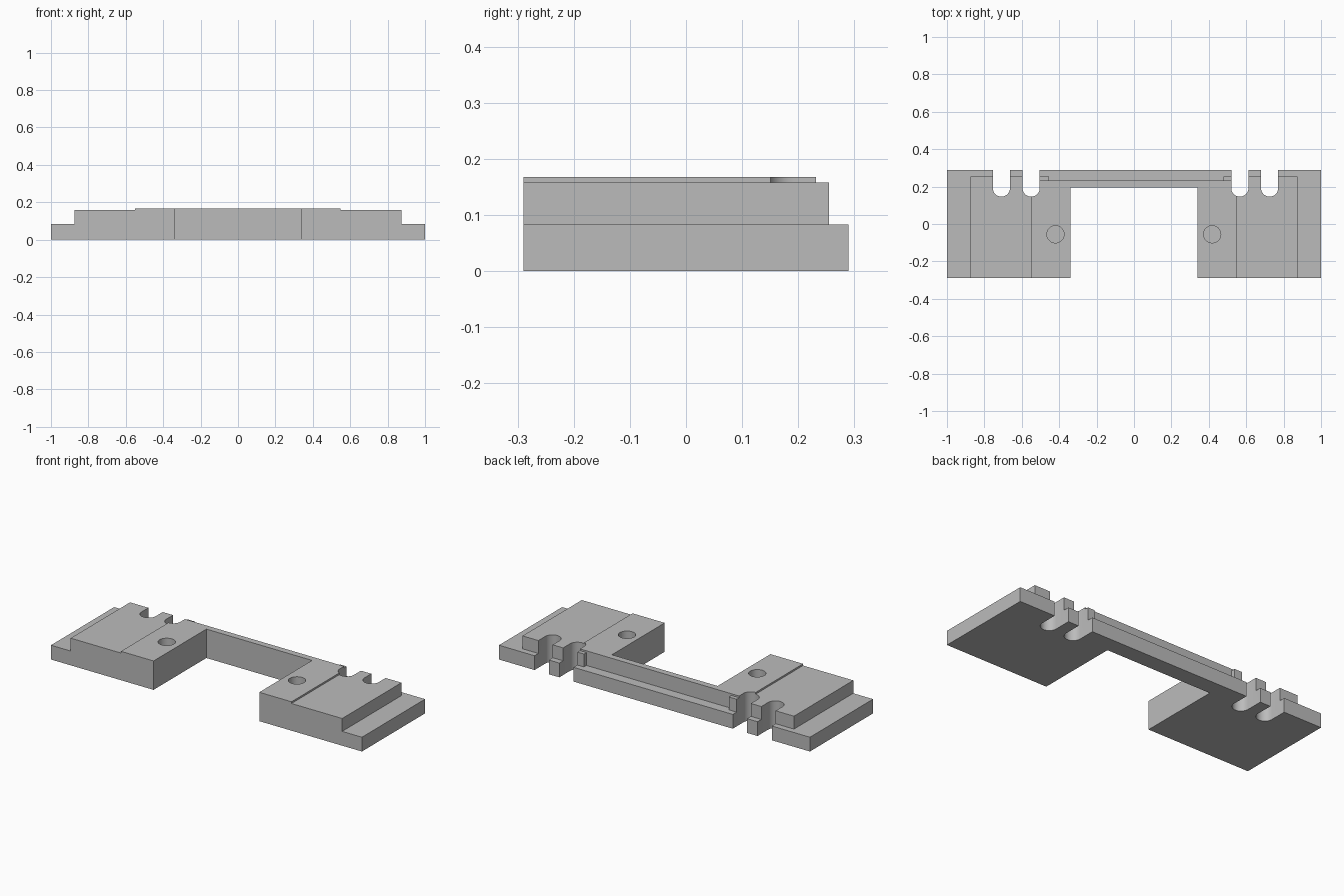
import bpy, bmesh, math

cube = bpy.data.objects.get("Cube")
if cube:
    bpy.data.objects.remove(cube, do_unlink=True)

# Single plain colour
grey = bpy.data.materials.new("mid grey")
grey.use_nodes = True
grey.diffuse_color = (0.5, 0.5, 0.5, 1)
grey.node_tree.nodes["Principled BSDF"].inputs["Base Color"].default_value = (0.5, 0.5, 0.5, 1)

FRONT, BACK = -0.29, 0.29
GAP_X, GAP_Y = 0.34, 0.195          # opening between the two feet
BASE_TOP, DECK_TOP, TOP = 0.083, 0.158, 0.168


def prism(name, outline, z0, z1):
    """Extrude an xy outline between two heights."""
    bm = bmesh.new()
    face = bm.faces.new([bm.verts.new((x, y, z0)) for x, y in outline])
    up = bmesh.ops.extrude_face_region(bm, geom=[face])["geom"]
    for v in up:
        if isinstance(v, bmesh.types.BMVert):
            v.co.z = z1
    bmesh.ops.recalc_face_normals(bm, faces=bm.faces)
    mesh = bpy.data.meshes.new(name)
    bm.to_mesh(mesh)
    bm.free()
    mesh.materials.append(grey)
    obj = bpy.data.objects.new(name, mesh)
    bpy.context.collection.objects.link(obj)
    return obj


def bracket(left, right, back_edge):
    """Outline with two feet, open at the front, and a given back edge."""
    return [(left, FRONT), (-GAP_X, FRONT), (-GAP_X, GAP_Y), (GAP_X, GAP_Y),
            (GAP_X, FRONT), (right, FRONT)] + back_edge


def arc(cx, cy, r, start, end, n):
    return [(cx + r * math.cos(start + (end - start) * i / n),
             cy + r * math.sin(start + (end - start) * i / n)) for i in range(n + 1)]


def combine(target, other, operation):
    mod = target.modifiers.new(operation.lower(), "BOOLEAN")
    mod.operation, mod.object, mod.solver = operation, other, "EXACT"
    bpy.context.view_layer.objects.active = target
    bpy.ops.object.modifier_apply(modifier=mod.name)
    bpy.data.objects.remove(other, do_unlink=True)


# Base plate, stepped deck and shallow raised bridge
body = prism("mounting_bracket", bracket(-1, 1, [(1, BACK), (-1, BACK)]), 0, BASE_TOP)
ledge, rim = 0.255, 0.232
deck = prism("deck", bracket(-0.873, 0.873, [
    (0.873, ledge), (0.478, ledge), (0.478, rim),
    (-0.455, rim), (-0.455, ledge), (-0.873, ledge)]), BASE_TOP, DECK_TOP)
bridge = prism("raised_bridge", bracket(-0.55, 0.547, [(0.547, rim), (-0.55, rim)]),
               DECK_TOP, TOP)
combine(body, deck, "UNION")
combine(body, bridge, "UNION")

# Round-ended slots through the back edge
R = 0.046
for x in (-0.709, -0.55, 0.566, 0.725):
    outline = arc(x, 0.192, R, math.pi, 2 * math.pi, 16) + [(x + R, 0.4), (x - R, 0.4)]
    combine(body, prism("slot_cutter", outline, -0.1, 0.3), "DIFFERENCE")

# Blind round holes in the feet
for x in (-0.42, 0.418):
    outline = arc(x, -0.055, R, 0, 2 * math.pi, 32)[:-1]
    combine(body, prism("hole_cutter", outline, 0.07, 0.3), "DIFFERENCE")

# Smooth the rounded walls only
bpy.ops.object.select_all(action="DESELECT")
body.select_set(True)
bpy.context.view_layer.objects.active = body
bpy.ops.object.shade_smooth_by_angle(angle=math.radians(30))
